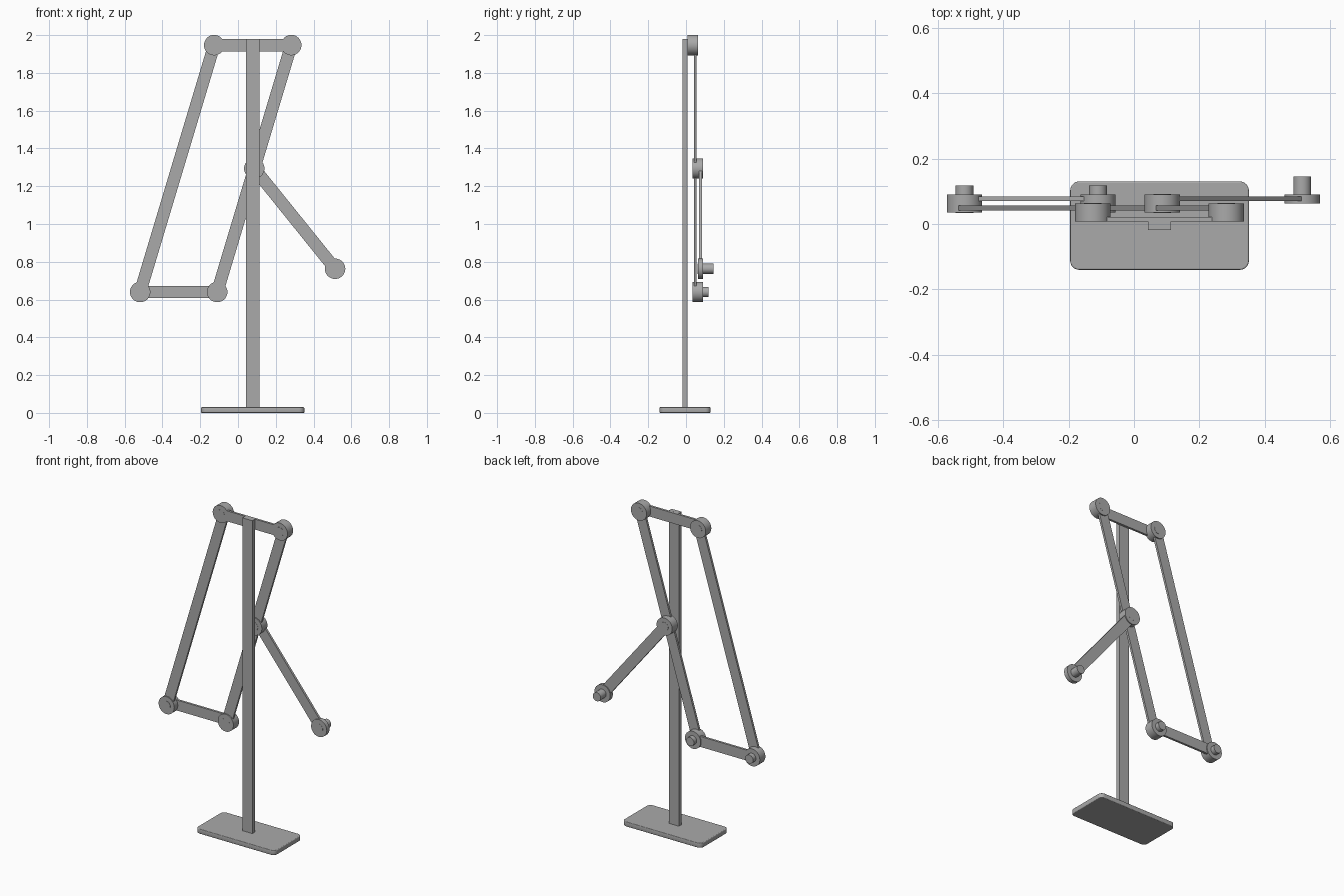
import bpy, bmesh, math
from mathutils import Vector, Matrix

cube = bpy.data.objects.get("Cube")
if cube:
    bpy.data.objects.remove(cube, do_unlink=True)

grey = bpy.data.materials.new("plain_grey")
grey.use_nodes = True
grey.diffuse_color = (0.4, 0.4, 0.4, 1)
grey.node_tree.nodes["Principled BSDF"].inputs["Base Color"].default_value = (0.4, 0.4, 0.4, 1)


def finish(name, bm, smooth=False):
    mesh = bpy.data.meshes.new(name)
    bmesh.ops.recalc_face_normals(bm, faces=bm.faces)
    if smooth:
        for f in bm.faces:
            f.smooth = len(f.verts) == 4
        for e in bm.edges:
            e.smooth = e.calc_face_angle(0) < math.radians(40)
    bm.to_mesh(mesh)
    bm.free()
    mesh.materials.append(grey)
    obj = bpy.data.objects.new(name, mesh)
    bpy.context.collection.objects.link(obj)
    return obj


def box(name, size, center, angle=0):
    bm = bmesh.new()
    bmesh.ops.create_cube(bm, size=1)
    m = Matrix.Translation(center) @ Matrix.Rotation(angle, 4, 'Y') @ Matrix.Diagonal((*size, 1))
    bm.transform(m)
    return finish(name, bm)


def bar(name, a, b, y0, y1):
    """Flat link between two joint centres (x, z)."""
    a, b = Vector(a), Vector(b)
    d, mid = b - a, (a + b) / 2
    return box(name, (d.length, y1 - y0, 0.065), (mid.x, (y0 + y1) / 2, mid.y),
               -math.atan2(d.y, d.x))


def disc(name, p, r, y0, y1):
    """Cylinder along y at joint centre (x, z)."""
    bm = bmesh.new()
    bmesh.ops.create_cone(bm, cap_ends=True, segments=48, radius1=r, radius2=r, depth=y1 - y0)
    bm.transform(Matrix.Translation((p[0], (y0 + y1) / 2, p[1])) @ Matrix.Rotation(math.pi / 2, 4, 'X'))
    return finish(name, bm, True)


# Base plate with rounded corners and softened rims
bm = bmesh.new()
bmesh.ops.create_cube(bm, size=1)
bm.transform(Matrix.Translation((0.078, -0.005, 0.015)) @ Matrix.Diagonal((0.546, 0.27, 0.03, 1)))
upright = [e for e in bm.edges if abs(e.verts[0].co.z - e.verts[1].co.z) > 0.01]
bmesh.ops.bevel(bm, geom=upright, offset=0.028, segments=8, profile=0.5, affect='EDGES')
rims = [e for e in bm.edges if abs(e.verts[0].co.z - e.verts[1].co.z) < 0.001]
bmesh.ops.bevel(bm, geom=rims, offset=0.004, segments=3, profile=0.5, affect='EDGES')
finish("base_plate", bm, True)

# Column
box("column", (0.069, 0.027, 1.96), (0.078, -0.0055, 1.0))

# Joint centres (x, z)
top_r, top_l = (-0.126, 1.947), (0.282, 1.947)
low_r, low_l = (-0.518, 0.64), (-0.11, 0.64)
elbow, tip = (0.086, 1.294), (0.514, 0.763)

# Links
bar("top_link", top_r, top_l, 0.008, 0.022)
bar("long_link_right", top_r, low_r, 0.042, 0.056)
bar("long_link_left", top_l, low_l, 0.042, 0.056)
bar("lower_link", low_r, low_l, 0.07, 0.084)
bar("swing_arm", elbow, tip, 0.07, 0.084)

# Joint hubs with pins; some pins reach out at the back as pegs
joints = {
    "top_right": (top_r, 0.008, 0.063, 0.064),
    "top_left": (top_l, 0.008, 0.063, 0.064),
    "elbow": (elbow, 0.035, 0.09, 0.091),
    "low_right": (low_r, 0.035, 0.09, 0.118),
    "low_left": (low_l, 0.035, 0.09, 0.118),
    "tip": (tip, 0.063, 0.09, 0.145),
}
for name, (p, y0, y1, peg) in joints.items():
    disc(name + "_hub", p, 0.054, y0, y1)
    disc(name + "_pin", p, 0.027, y0 - 0.001, peg)
